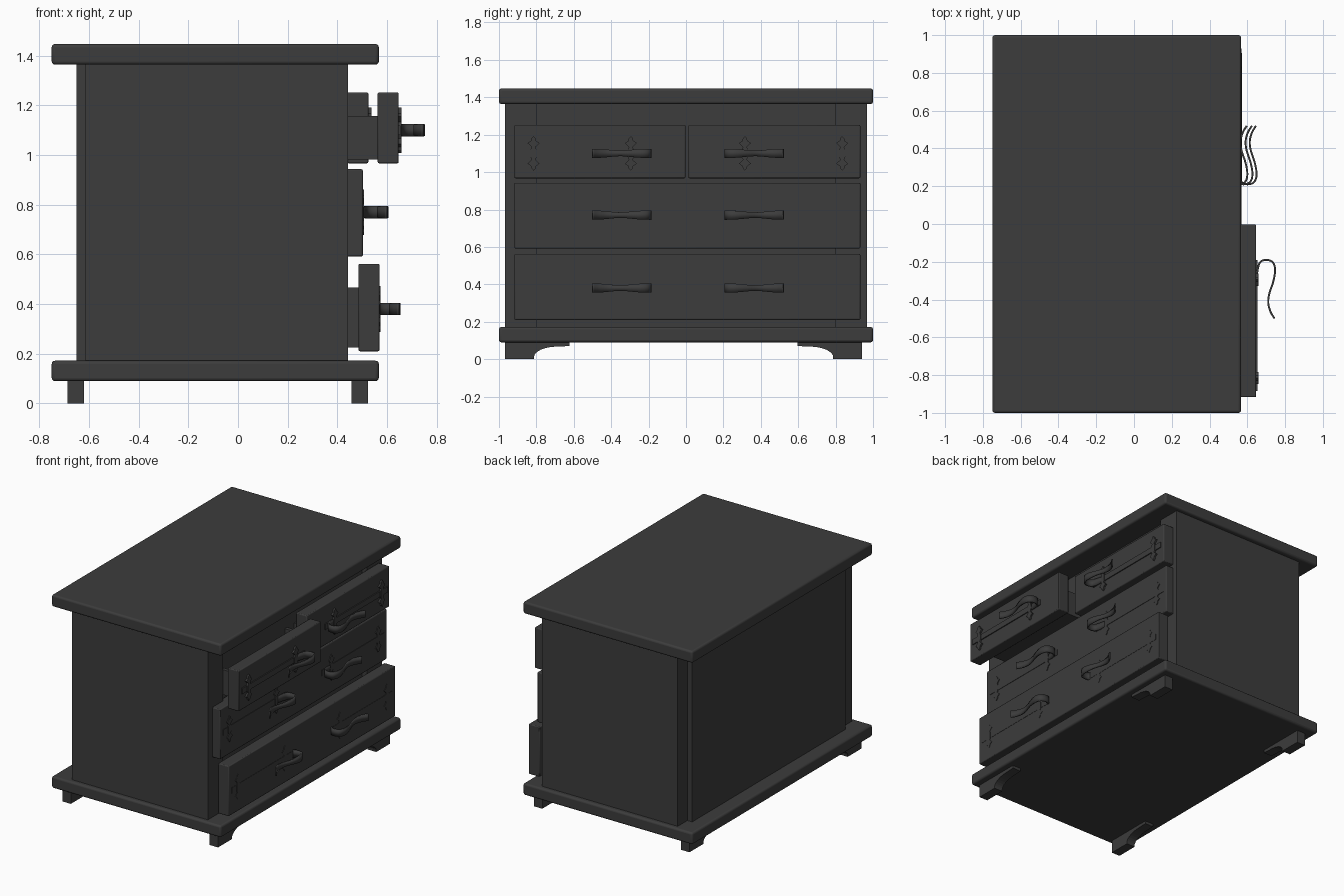
import bpy, bmesh, math
from mathutils import Vector

if "Cube" in bpy.data.objects:
    bpy.data.objects.remove(bpy.data.objects["Cube"])

mat = bpy.data.materials.new("charcoal")
mat.diffuse_color = (0.045, 0.045, 0.045, 1)
mat.use_nodes = True
mat.node_tree.nodes["Principled BSDF"].inputs["Base Color"].default_value = mat.diffuse_color


def finish(name, bm, bevel=0.0, segments=2):
    bmesh.ops.recalc_face_normals(bm, faces=bm.faces)
    me = bpy.data.meshes.new(name)
    bm.to_mesh(me)
    bm.free()
    me.materials.append(mat)
    ob = bpy.data.objects.new(name, me)
    bpy.context.collection.objects.link(ob)
    if bevel:
        m = ob.modifiers.new("bevel", 'BEVEL')
        m.width, m.segments = bevel, segments
        m.limit_method = 'ANGLE'
    return ob


def add_box(bm, x, y, z):
    geo = bmesh.ops.create_cube(bm, size=1)
    for v in geo['verts']:
        v.co = [c[0] + (t + 0.5) * (c[1] - c[0]) for t, c in zip(v.co, (x, y, z))]


def box(name, x, y, z, bevel=0.0, segments=2):
    bm = bmesh.new()
    add_box(bm, x, y, z)
    return finish(name, bm, bevel, segments)


def add_prism(bm, outline, x0, x1):
    """Extrude a (y, z) outline along x."""
    face = bm.faces.new([bm.verts.new((x0, y, z)) for y, z in outline])
    out = bmesh.ops.extrude_face_region(bm, geom=[face])
    moved = [g for g in out['geom'] if isinstance(g, bmesh.types.BMVert)]
    bmesh.ops.translate(bm, verts=moved, vec=(x1 - x0, 0, 0))


def smooth(ob):
    bpy.ops.object.select_all(action='DESELECT')
    ob.select_set(True)
    bpy.context.view_layer.objects.active = ob
    bpy.ops.object.shade_smooth_by_angle(angle=math.radians(35))


# Top and base slabs
for name, z in (("top_slab", (1.364, 1.447)), ("base_slab", (0.09, 0.172))):
    smooth(box(name, (-0.75, 0.567), (-1, 1), z, 0.013, 3))

# Carcass, raised back panel and front corner posts
box("carcass", (-0.613, 0.405), (-0.967, 0.967), (0.165, 1.37))
box("back_panel", (-0.65, -0.6), (-0.84, 0.86), (0.165, 1.37))
for side, y in (("left", (-0.967, -0.8)), ("right", (0.8, 0.967))):
    box("front_post_" + side, (0.40, 0.443), y, (0.165, 1.37))

# Bracket feet with a curved inner edge
MID = 0.0 - 0.013
foot = [(0.955, 0.095), (0.955, 0), (0.80, 0)]
for i in range(9):
    a = math.radians(90 * i / 8)
    foot.append((0.80 - 0.125 * (1 - math.cos(a)), 0.01 + 0.057 * math.sin(a)))
foot += [(0.61, 0.07), (0.61, 0.095)]
for row, x in (("front", 0.457), ("back", -0.687)):
    for s in (-1, 1):
        bm = bmesh.new()
        add_prism(bm, [(MID + s * y, z) for y, z in foot], x, x + 0.066)
        finish(f"foot_{row}_{'right' if s > 0 else 'left'}", bm)


# Drawers: thick front with an open-topped box behind
def drawer(name, face, y, z):
    smooth(box(name + "_front", (face - 0.085, face), y, z, 0.006))
    bm = bmesh.new()
    y0, y1 = max(y[0] + 0.03, -0.79), min(y[1] - 0.03, 0.79)
    x0, x1 = 0.30, face - 0.08
    z0, z1 = z[0] + 0.015, z[1] - 0.095
    add_box(bm, (x0, x1), (y0, y1), (z0, z0 + 0.02))
    add_box(bm, (x0, x1), (y0, y0 + 0.025), (z0, z1))
    add_box(bm, (x0, x1), (y1 - 0.025, y1), (z0, z1))
    finish(name + "_box", bm)


drawer("drawer_top_left", 0.647, (-0.917, -0.003), (0.967, 1.252))
drawer("drawer_top_right", 0.525, (0.013, 0.932), (0.967, 1.252))
drawer("drawer_middle", 0.503, (-0.917, 0.932), (0.592, 0.943))
drawer("drawer_bottom", 0.57, (-0.917, 0.932), (0.21, 0.562))

# Ornamental plate and S-curved pull; (offset from face, distance from middle)
pull = [(0.0, 0.29), (0.005, 0.25), (0.018, 0.212), (0.048, 0.2), (0.083, 0.211),
        (0.097, 0.25), (0.088, 0.312), (0.066, 0.38), (0.061, 0.43), (0.073, 0.475), (0.094, 0.51)]
finial = [(0.017, 0.018), (0.010, 0.034), (0.032, 0.055), (0.013, 0.068), (0.011, 0.08), (0.0, 0.092)]


def catmull(pts, n=5):
    p = [Vector(q) for q in [pts[0]] + pts + [pts[-1]]]
    out = []
    for a, b, c, d in zip(p, p[1:], p[2:], p[3:]):
        for i in range(n):
            t = i / n
            out.append(0.5 * (2 * b + (c - a) * t + (2 * a - 5 * b + 4 * c - d) * t * t
                              + (3 * b - a - 3 * c + d) * t ** 3))
    return out + [p[-1]]


def handle(name, base, face, s, z, proud):
    c = 0.01
    # plate
    bm = bmesh.new()
    ya, yb = sorted((c + s * 0.2, c + s * 0.895))
    add_box(bm, (face - 0.01, face + proud * 0.6), (ya, yb), (z - 0.02, z + 0.02))
    up = finial + [(-u, v) for u, v in finial[-2::-1]]
    outline = up + [(-u, -v) for u, v in up]
    for d in (0.305, 0.825):
        add_prism(bm, [(c + s * d + u, z + v) for u, v in outline], face - 0.01, face + proud)
    finish(name + "_plate", bm)
    # pull band, waisted in the middle
    bm = bmesh.new()
    rows = []
    for q in catmull(pull):
        k = (q.y - 0.36) / 0.08
        h = 0.025 - 0.010 * math.exp(-k * k)
        rows.append([bm.verts.new((base + q.x, c + s * q.y, z + e * h)) for e in (-1, 1)])
    for a, b in zip(rows, rows[1:]):
        bm.faces.new((a[0], b[0], b[1], a[1]))
    ob = finish(name + "_pull", bm)
    m = ob.modifiers.new("thickness", 'SOLIDIFY')
    m.thickness, m.offset = 0.01, 0
    smooth(ob)


handle("top_left", 0.65, 0.647, -1, 1.10, 0.012)
handle("top_right", 0.53, 0.525, 1, 1.10, 0.012)
for s, side in ((-1, "left"), (1, "right")):
    handle("middle_" + side, 0.503, 0.503, s, 0.77, 0.005)
    handle("bottom_" + side, 0.552, 0.57, s, 0.38, 0.003)
